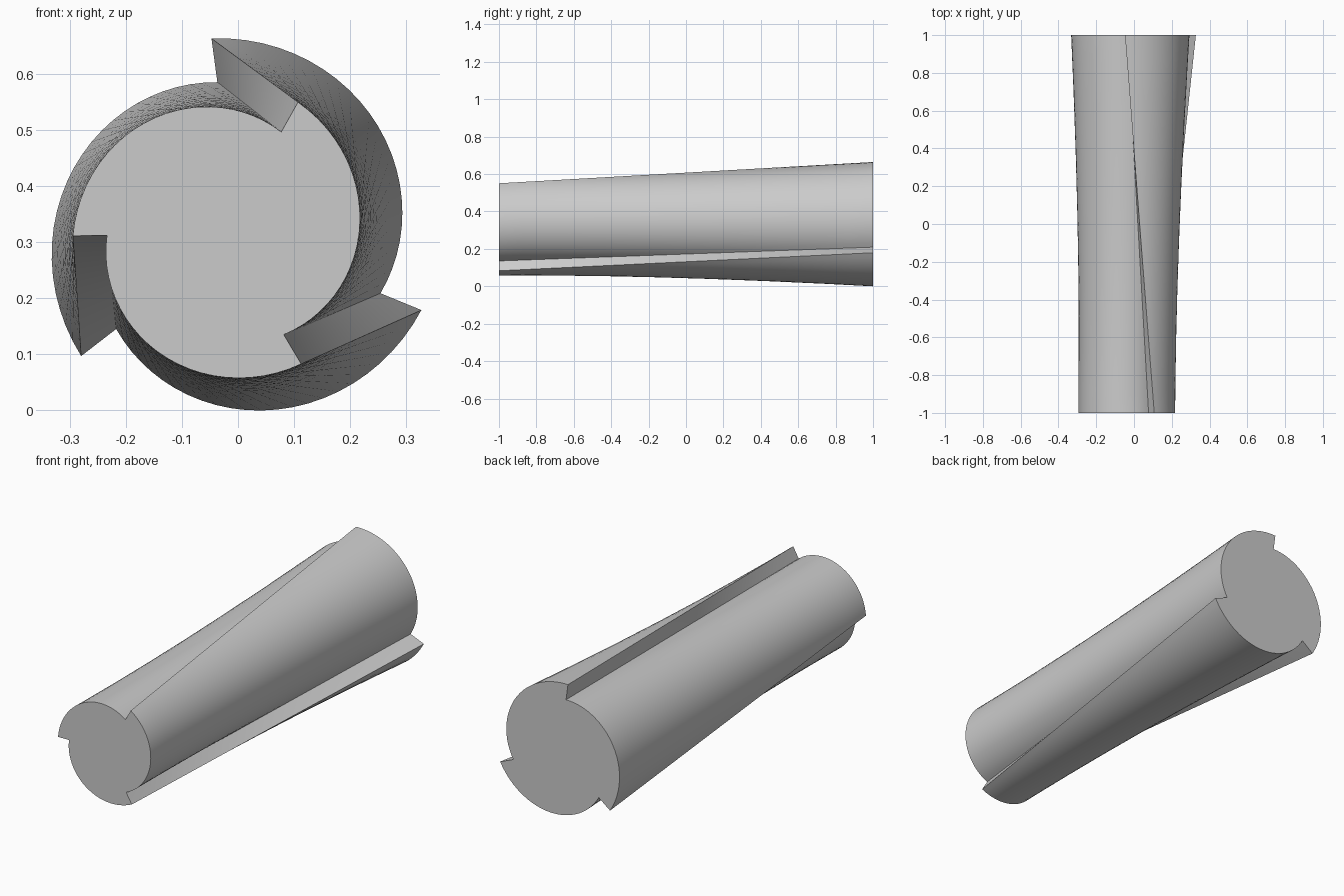
import bpy, bmesh
from math import sin, cos, pi, radians

if "Cube" in bpy.data.objects:
    bpy.data.objects.remove(bpy.data.objects["Cube"])

LOBES, SEG, STEP, RINGS = 3, 24, 4, 16


def ratchet_profile(cx, cz, start_deg, r_in, r_out):
    """Three spiral lobes, each ending in a radial step."""
    pts = []
    for k in range(LOBES):
        a0 = radians(start_deg + 120 * k)
        for i in range(SEG + 1):
            t = i / SEG
            a = a0 + t * 2 * pi / LOBES
            r = r_in + (r_out - r_in) * t + 0.002 * sin(pi * t)
            pts.append((cx + r * cos(a), cz + r * sin(a)))
        # radial step back down to the inner radius
        a = a0 + 2 * pi / LOBES
        for j in range(1, STEP):
            r = r_out + (r_in - r_out) * j / STEP
            pts.append((cx + r * cos(a), cz + r * sin(a)))
    return pts


front = ratchet_profile(-0.025, 0.318, 60.7, 0.209, 0.270)
back = ratchet_profile(0.0, 0.3165, 97.7, 0.275, 0.354)

# Straight-ruled loft between the small front and the larger, turned back
bm = bmesh.new()
rings = []
for s in range(RINGS + 1):
    f = s / RINGS
    rings.append([bm.verts.new((a[0] + (b[0] - a[0]) * f, -1 + 2 * f,
                                a[1] + (b[1] - a[1]) * f))
                  for a, b in zip(front, back)])
n = len(front)
for lo, hi in zip(rings, rings[1:]):
    for i in range(n):
        j = (i + 1) % n
        bm.faces.new((lo[i], lo[j], hi[j], hi[i]))

# End caps
bm.faces.new(rings[0])
bm.faces.new(rings[-1][::-1])
bmesh.ops.recalc_face_normals(bm, faces=bm.faces)

# Stand exactly on the ground
low = min(v.co.z for v in bm.verts)
bmesh.ops.translate(bm, verts=bm.verts, vec=(0, 0, -low))

mesh = bpy.data.meshes.new("twisted_shaft")
bm.to_mesh(mesh)
bm.free()
shaft = bpy.data.objects.new("twisted_shaft", mesh)
bpy.context.collection.objects.link(shaft)
bpy.context.view_layer.objects.active = shaft
shaft.select_set(True)
bpy.ops.object.shade_smooth_by_angle(angle=radians(30))
